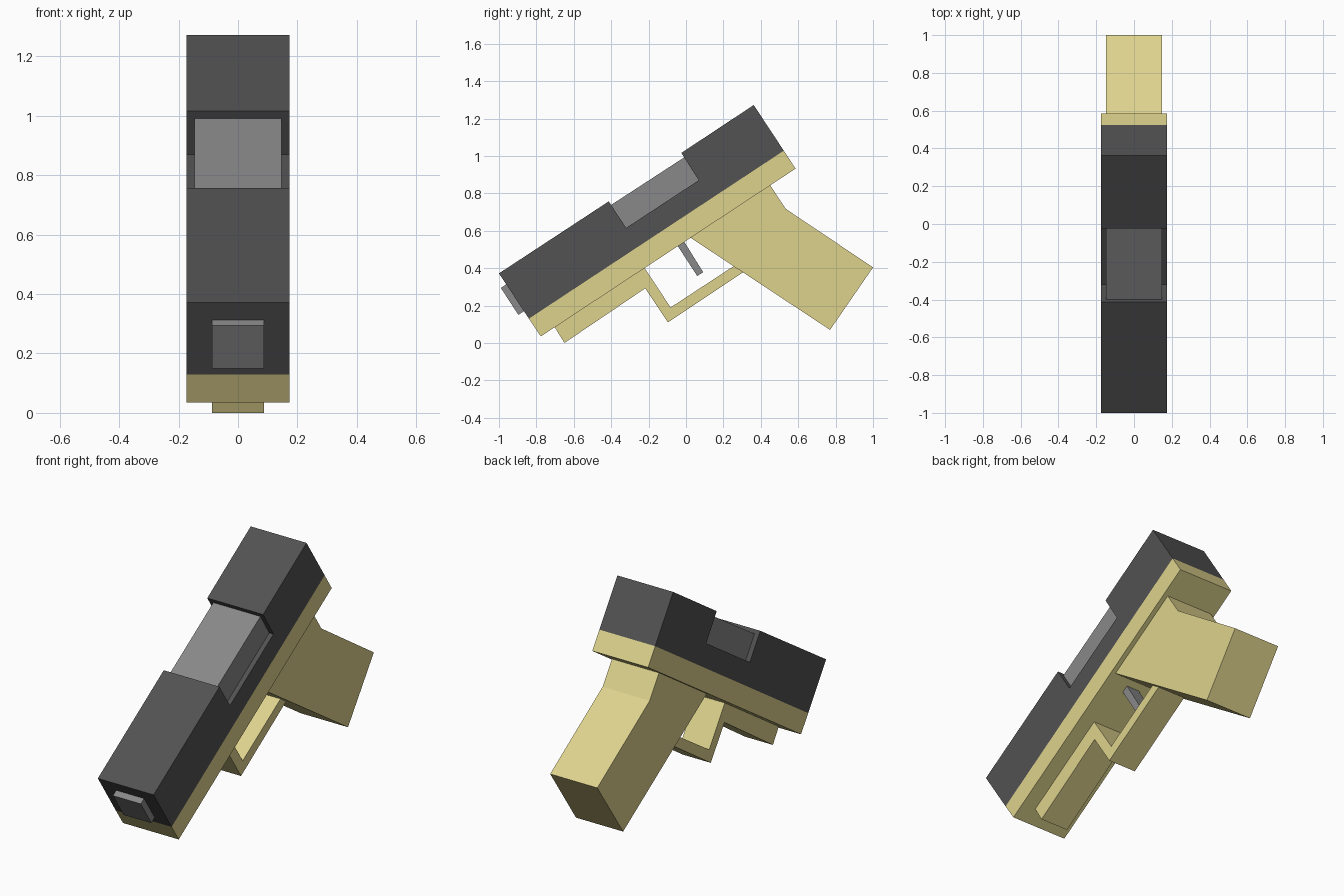
import bpy, bmesh

if "Cube" in bpy.data.objects:
    bpy.data.objects.remove(bpy.data.objects["Cube"])


def material(name, rgb):
    m = bpy.data.materials.new(name)
    m.diffuse_color = (*rgb, 1)
    m.use_nodes = True
    m.node_tree.nodes["Principled BSDF"].inputs["Base Color"].default_value = m.diffuse_color
    return m


DARK = material("dark_grey", (0.084, 0.084, 0.084))
STEEL = material("steel_grey", (0.246, 0.246, 0.246))
TAN = material("tan", (0.73, 0.65, 0.27))


def extrude_profile(name, profile, half_width, mat):
    """Extrude a side profile of (y, z) points symmetrically along x."""
    bm = bmesh.new()
    face = bm.faces.new([bm.verts.new((-half_width, y, z)) for y, z in profile])
    res = bmesh.ops.extrude_face_region(bm, geom=[face])
    verts = [g for g in res["geom"] if isinstance(g, bmesh.types.BMVert)]
    bmesh.ops.translate(bm, verts=verts, vec=(2 * half_width, 0, 0))
    bmesh.ops.recalc_face_normals(bm, faces=bm.faces)
    mesh = bpy.data.meshes.new(name)
    bm.to_mesh(mesh)
    bm.free()
    mesh.materials.append(mat)
    obj = bpy.data.objects.new(name, mesh)
    bpy.context.collection.objects.link(obj)
    return obj


# Slide with the notch cut out of its top
extrude_profile("slide", [
    (-1.0, 0.372), (-0.413, 0.757), (-0.32, 0.615), (0.068, 0.87),
    (-0.025, 1.016), (0.362, 1.272), (0.523, 1.028), (-0.84, 0.13)], 0.174, DARK)

# Chamber block sitting in the notch
extrude_profile("chamber", [
    (-0.402, 0.737), (-0.01, 0.992), (0.088, 0.84), (-0.30, 0.585)], 0.147, STEEL)

# Muzzle block at the front of the slide
extrude_profile("muzzle", [
    (-0.99, 0.294), (-0.896, 0.15), (-0.835, 0.19), (-0.93, 0.334)], 0.087, STEEL)

# Lower frame
extrude_profile("frame", [
    (-0.84, 0.13), (0.523, 1.028), (0.586, 0.932), (-0.776, 0.035)], 0.174, TAN)

# Under rail and trigger guard in one strip
extrude_profile("rail_and_guard", [
    (-0.702, 0.084), (-0.65, 0.0), (-0.218, 0.292), (-0.097, 0.11),
    (0.33, 0.394), (0.30, 0.44), (-0.082, 0.19), (-0.222, 0.401)], 0.087, TAN)

# Grip with its sloped rear tang
extrude_profile("grip", [
    (0.022, 0.564), (0.448, 0.846), (0.533, 0.717), (1.0, 0.404), (0.77, 0.07)],
    0.147, TAN)

# Trigger
extrude_profile("trigger", [
    (-0.055, 0.535), (-0.02, 0.558), (0.092, 0.378), (0.06, 0.358)], 0.04, STEEL)
